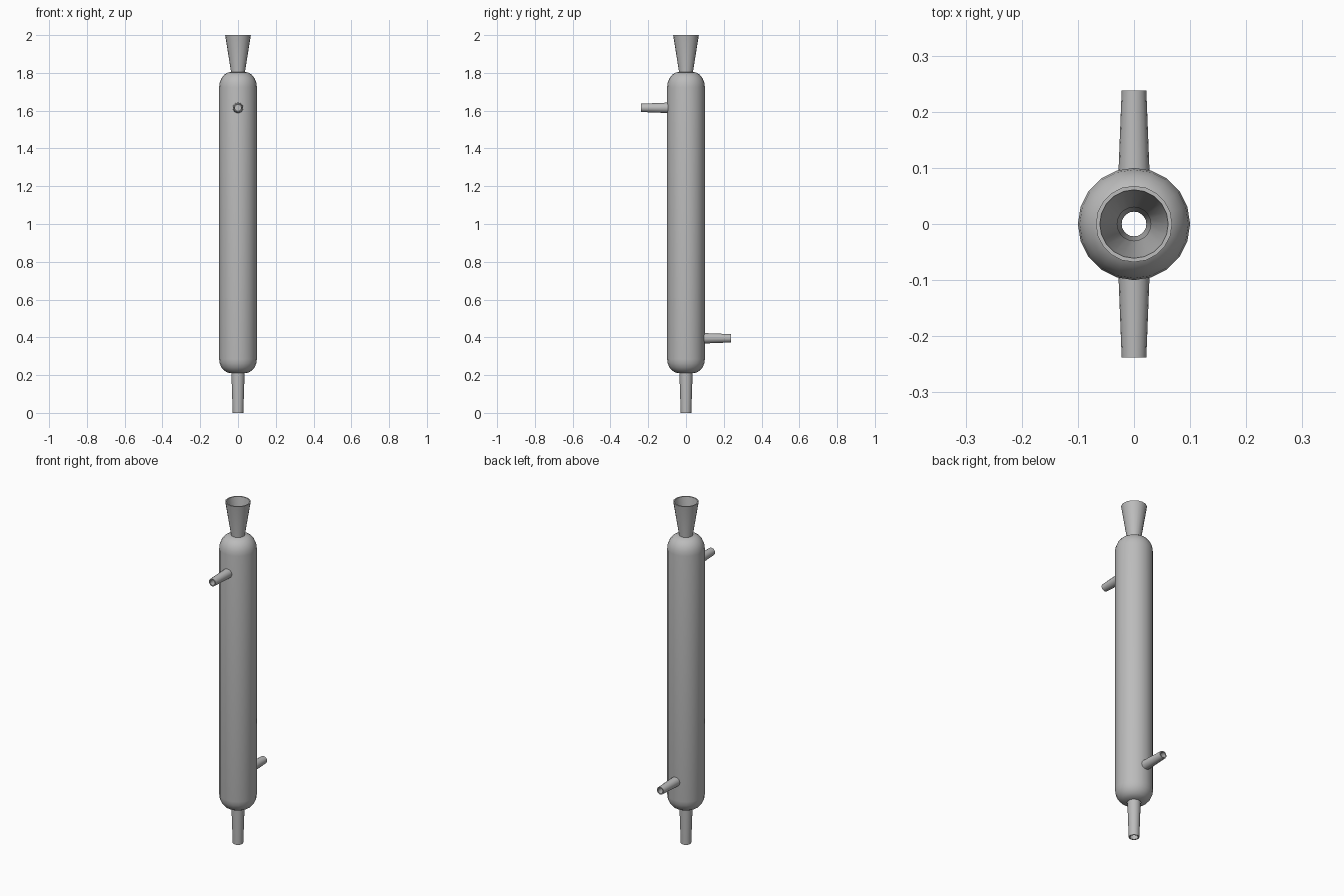
import bpy
from math import cos, sin, pi, radians
from mathutils import Matrix

cube = bpy.data.objects.get("Cube")
if cube:
    bpy.data.objects.remove(cube, do_unlink=True)

glass = bpy.data.materials.new("grey glass")
glass.use_nodes = True
grey = (0.5, 0.5, 0.5, 1)
glass.diffuse_color = grey
glass.node_tree.nodes["Principled BSDF"].inputs["Base Color"].default_value = grey


def lathe(name, profile, sides, closed=False, matrix=Matrix()):
    """Spin a (radius, height) profile about its own z axis."""
    verts = [matrix @ Matrix.Rotation(2 * pi * s / sides, 4, 'Z') @ Matrix.Translation((r, 0, z))
             for r, z in profile for s in range(sides)]
    rings = len(profile)
    faces = []
    for i in range(rings if closed else rings - 1):
        a, b = i * sides, (i + 1) % rings * sides
        for s in range(sides):
            t = (s + 1) % sides
            faces.append((a + s, a + t, b + t, b + s))
    mesh = bpy.data.meshes.new(name)
    mesh.from_pydata([m.translation for m in verts], [], faces)
    mesh.materials.append(glass)
    ob = bpy.data.objects.new(name, mesh)
    bpy.context.collection.objects.link(ob)
    bpy.ops.object.select_all(action='DESELECT')
    ob.select_set(True)
    bpy.context.view_layer.objects.active = ob
    bpy.ops.object.shade_smooth_by_angle(angle=radians(35))
    return ob


# Outer water jacket with rounded shoulders
R, NECK, STEPS = 0.1, 0.036, 5
arc = [(NECK + (R - NECK) * sin(a), cos(a))
       for a in (pi / 2 * k / STEPS for k in range(STEPS + 1))]
lower = [(r, 0.285 - 0.075 * c) for r, c in arc]
upper = [(r, 1.725 + 0.08 * c) for r, c in reversed(arc)]
lathe("water_jacket", lower + upper, 20)

# Inner tube with flared mouth and narrow outlet, one closed wall
lathe("inner_tube", [
    (0.028, 0), (0.035, 0.21), (0.036, 0.3), (0.036, 1.8), (0.068, 2),
    (0.061, 2), (0.030, 1.79), (0.030, 0.22), (0.022, 0)], 20, closed=True)

# Water inlet at the back, outlet at the front
for name, z, turn in (("water_inlet", 0.395, -90), ("water_outlet", 1.615, 90)):
    place = Matrix.Translation((0, 0, z)) @ Matrix.Rotation(radians(turn), 4, 'X')
    lathe(name, [(0.028, 0.085), (0.022, 0.238), (0.016, 0.238), (0.021, 0.085)],
          16, closed=True, matrix=place)
